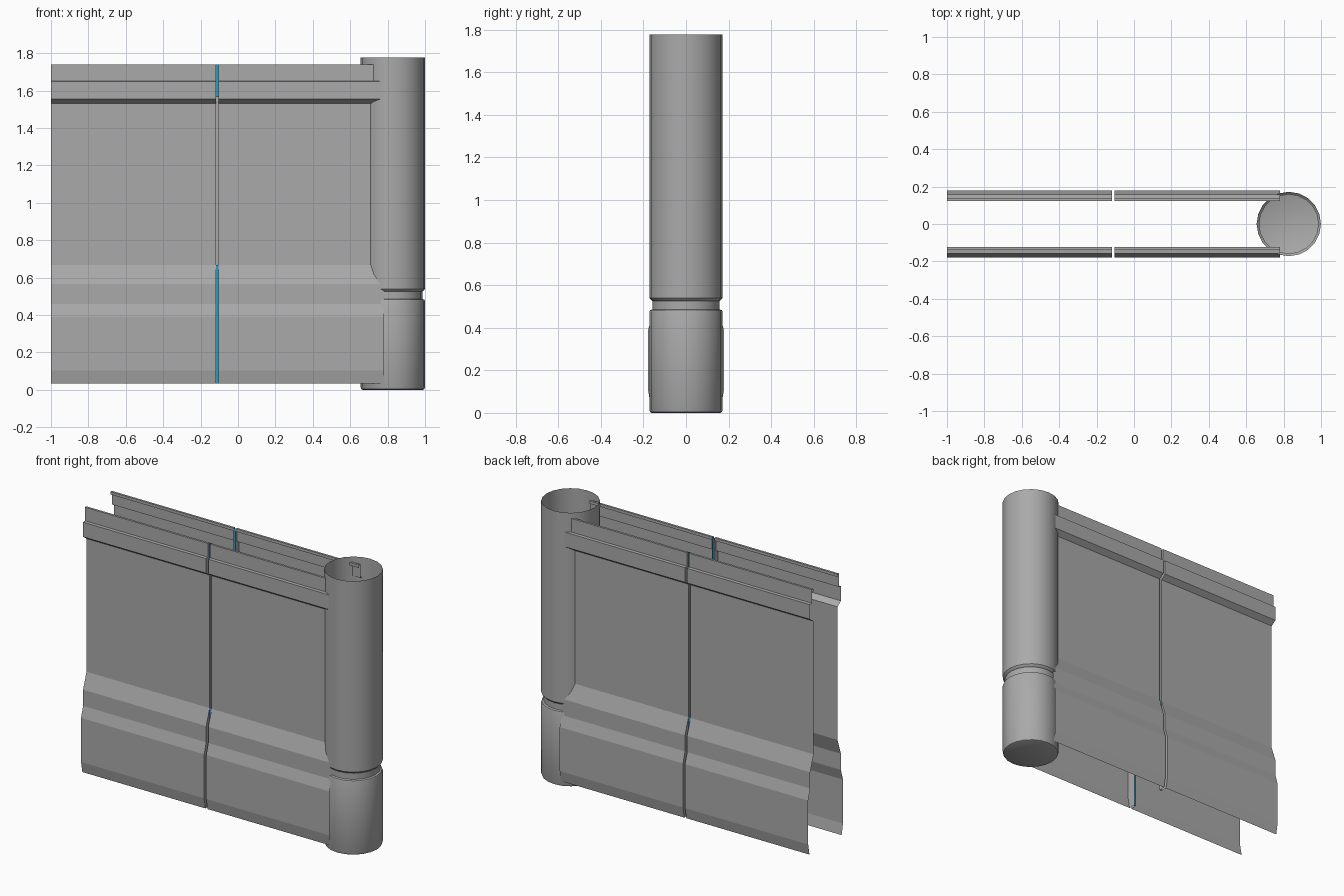
import bpy, math

if "Cube" in bpy.data.objects:
    bpy.data.objects.remove(bpy.data.objects["Cube"])


def material(name, rgb):
    m = bpy.data.materials.new(name)
    m.diffuse_color = (*rgb, 1)
    m.use_nodes = True
    m.node_tree.nodes["Principled BSDF"].inputs["Base Color"].default_value = m.diffuse_color
    return m


grey = material("galvanised_grey", (0.40, 0.40, 0.40))
blue = material("seal_blue", (0.02, 0.33, 0.56))


def build(name, verts, faces, mat, mirror=False):
    me = bpy.data.meshes.new(name)
    me.from_pydata(verts, [], faces)
    me.materials.append(mat)
    ob = bpy.data.objects.new(name, me)
    bpy.context.collection.objects.link(ob)
    if mirror:  # repeat on the far side
        mod = ob.modifiers.new("both_sides", 'MIRROR')
        mod.use_axis = (False, True, False)
        mod.use_mirror_merge = False
    return ob


def sheet(name, profile, x0, x1, mat):
    """Sweep a (y, z) profile along x as a thin sheet, facing outward."""
    verts = [(x, y, z) for y, z in profile for x in (x0, x1)]
    faces = [(2 * i, 2 * i + 1, 2 * i + 3, 2 * i + 2) for i in range(len(profile) - 1)]
    return build(name, verts, faces, mat, True)


def flange(name, profile, x, y_in):
    """Edge return running from the profile inward to depth y_in."""
    verts = [(x, y, z) for p, z in profile for y in (p, y_in)]
    faces = [(2 * i, 2 * i + 1, 2 * i + 3, 2 * i + 2) for i in range(len(profile) - 1)]
    return build(name, verts, faces, grey, True)


# Folded sheet panels: skirt, two slopes, flat wall, top rail with lip
skin = [(-.165, .035), (-.178, .105), (-.178, .39), (-.157, .46), (-.157, .565),
        (-.122, .668), (-.122, 1.53), (-.157, 1.555), (-.157, 1.65),
        (-.138, 1.652), (-.138, 1.74)]
lip = [(-.124, 1.74), (-.124, 1.722)]
SEAM_L, SEAM_R, END = -.118, -.103, .78
sheet("left_panel", skin + lip, -1.0, SEAM_L, grey)
sheet("right_panel", skin + lip, SEAM_R, END, grey)
flange("left_seam_flange", skin, SEAM_L, -.12)
flange("right_seam_flange", skin, SEAM_R, -.12)

# Seam: blue seal strips at rail and skirt, grey channel between
sheet("upper_seal_strip", [(-.122, 1.565), (-.122, 1.74)], SEAM_L, SEAM_R, blue)
sheet("lower_seal_strip", [(-.122, .035), (-.122, .668)], SEAM_L, SEAM_R, blue)
sheet("seam_channel", [(-.107, .668), (-.107, 1.565)], SEAM_L, SEAM_R, grey)
for side, x in (("left", SEAM_L), ("right", SEAM_R)):
    flange(side + "_channel_wall", [(-.122, .668), (-.122, 1.565)], x, -.107)

# Round end post: open top, closed floor, grooved collar
N, CX = 20, .8275
rings = [(.160, 0), (.168, .004), (.172, .014), (.172, .474), (.169, .482), (.158, .486),
         (.158, .526), (.164, .530), (.172, .540), (.172, 1.776)]
verts = [(CX + r * math.cos(2 * math.pi * k / N), r * math.sin(2 * math.pi * k / N), z)
         for r, z in rings for k in range(N)]
faces = [(i * N + k, i * N + (k + 1) % N, (i + 1) * N + (k + 1) % N, (i + 1) * N + k)
         for i in range(len(rings) - 1) for k in range(N)]
faces.append(tuple(reversed(range(N))))
post = build("end_post", verts, faces, grey)
bpy.context.view_layer.objects.active = post
post.select_set(True)
bpy.ops.object.shade_smooth_by_angle(angle=math.radians(35))
